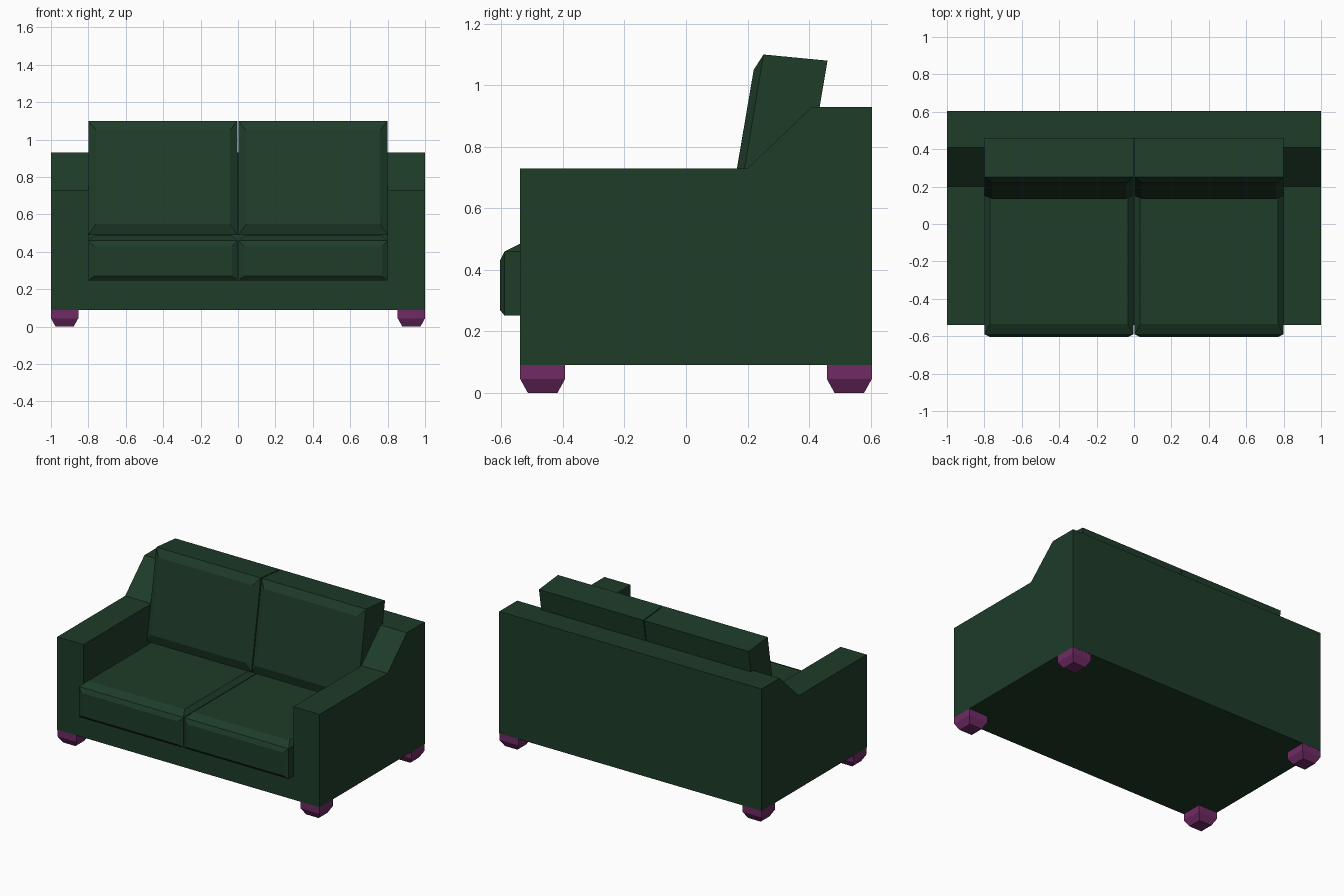
import bpy, bmesh

if "Cube" in bpy.data.objects:
    bpy.data.objects.remove(bpy.data.objects["Cube"])


def material(name, rgb):
    m = bpy.data.materials.new(name)
    m.diffuse_color = (*rgb, 1)
    m.use_nodes = True
    m.node_tree.nodes["Principled BSDF"].inputs["Base Color"].default_value = m.diffuse_color
    return m


GREEN = material("green_fabric", (0.013, 0.045, 0.022))
PURPLE = material("purple_wood", (0.16, 0.024, 0.13))


def finish(name, bm, mat=None):
    bmesh.ops.recalc_face_normals(bm, faces=bm.faces)
    me = bpy.data.meshes.new(name)
    bm.to_mesh(me)
    bm.free()
    if mat:
        me.materials.append(mat)
    ob = bpy.data.objects.new(name, me)
    bpy.context.collection.objects.link(ob)
    return ob


def prism(name, profile, x0, x1, mat=None):
    """Side profile (y, z) extruded along x."""
    bm = bmesh.new()
    face = bm.faces.new([bm.verts.new((x0, y, z)) for y, z in profile])
    ext = bmesh.ops.extrude_face_region(bm, geom=[face])["geom"]
    bmesh.ops.translate(bm, vec=(x1 - x0, 0, 0),
                        verts=[v for v in ext if isinstance(v, bmesh.types.BMVert)])
    return finish(name, bm, mat)


def faceted(name, points, mat):
    """Convex chamfered block wrapped round its corner points."""
    bm = bmesh.new()
    for p in points:
        bm.verts.new(p)
    bmesh.ops.convex_hull(bm, input=bm.verts)
    bmesh.ops.dissolve_limit(bm, angle_limit=0.03, verts=bm.verts, edges=bm.edges)
    return finish(name, bm, mat)


def span(x0, x1, inset, yz):
    return [(x, y, z) for x in (x0 + inset, x1 - inset) for y, z in yz]


# Frame: arm silhouette across the full width, with the seat space cut out
frame = prism("frame", [(-0.54, 0.09), (0.605, 0.09), (0.605, 0.93),
                        (0.41, 0.93), (0.2, 0.73), (-0.54, 0.73)], -1, 1, GREEN)
cutter = prism("seat_space_cutter", [(-0.8, 0.25), (0.41, 0.25), (0.41, 1.3), (-0.8, 1.3)], -0.8, 0.8)
cutter.hide_render = True
cutter.hide_viewport = True
cut = frame.modifiers.new("seat_space", 'BOOLEAN')
cut.operation = 'DIFFERENCE'
cut.solver = 'EXACT'
cut.object = cutter

for side, x0, x1 in (("left", -0.799, -0.003), ("right", 0.003, 0.799)):
    # Seat cushion: chamfered front face and softened top edge
    faceted(f"seat_cushion_{side}",
            span(x0, x1, 0.03, [(-0.605, 0.27), (-0.605, 0.43)])
            + span(x0, x1, 0, [(-0.59, 0.251), (-0.59, 0.46), (0.405, 0.251), (0.405, 0.46)])
            + span(x0, x1, 0.03, [(-0.535, 0.487), (0.405, 0.487)]), GREEN)
    # Back cushion: leaning, chamfered round the front face
    faceted(f"back_cushion_{side}",
            span(x0, x1, 0.04, [(0.22, 1.05), (0.135, 0.55)])
            + span(x0, x1, 0, [(0.252, 1.10), (0.15, 0.49), (0.46, 1.08), (0.36, 0.49)]), GREEN)

# Feet: square blocks tapering at the bottom
for side, fx in (("left", -0.927), ("right", 0.927)):
    for end, fy in (("front", -0.466), ("back", 0.531)):
        faceted(f"{end}_{side}_foot",
                [(fx + sx * r, fy + sy * r, z)
                 for r, z in ((0.048, 0), (0.073, 0.045), (0.073, 0.09))
                 for sx in (-1, 1) for sy in (-1, 1)], PURPLE)
